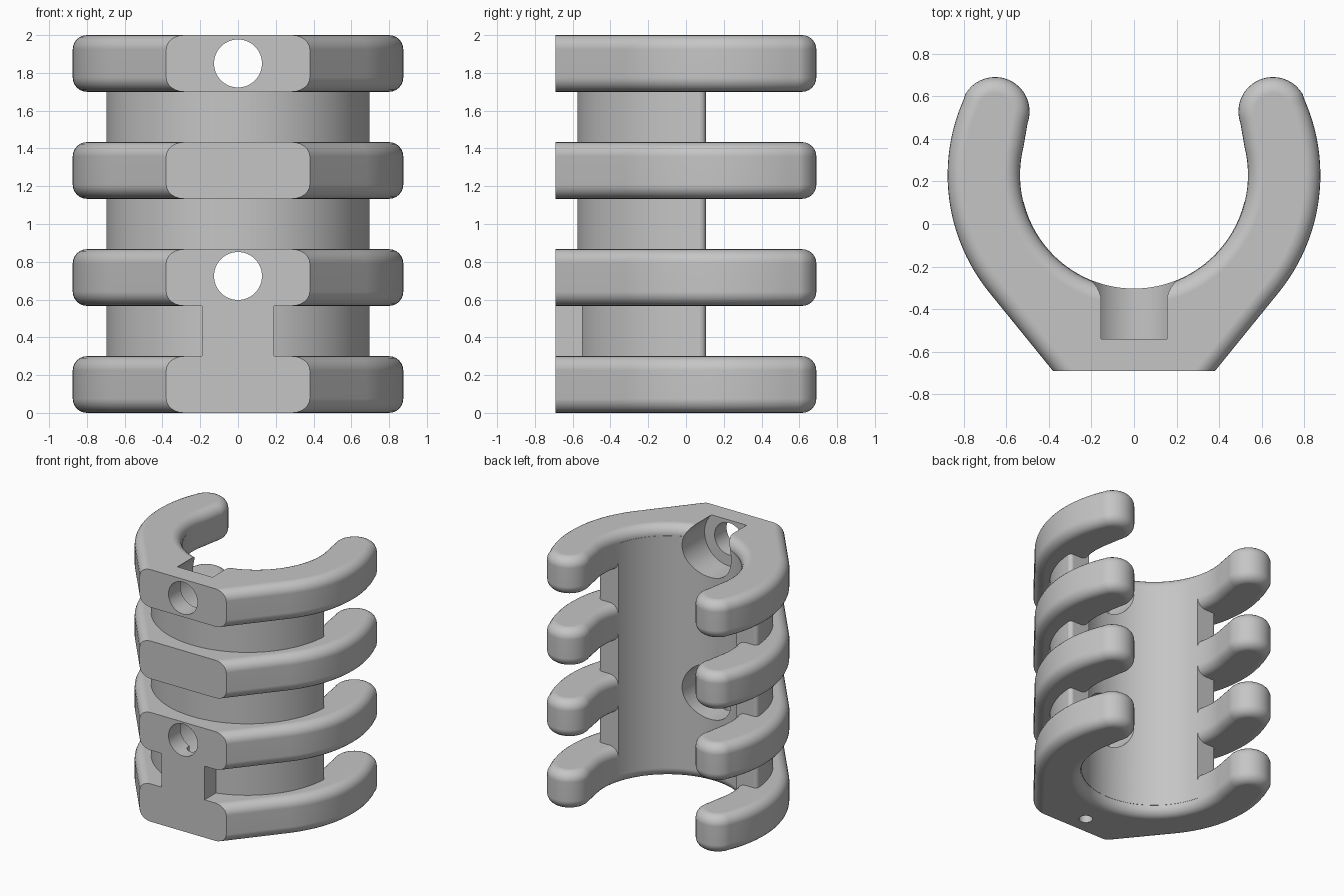
import bpy, bmesh, math
from mathutils import Matrix, Vector

cube = bpy.data.objects.get("Cube")
if cube:
    bpy.data.objects.remove(cube, do_unlink=True)

# Single plain material
GREY = (0.56, 0.56, 0.56, 1.0)
grey = bpy.data.materials.new("plain_grey")
grey.use_nodes = True
grey.diffuse_color = GREY
grey.node_tree.nodes["Principled BSDF"].inputs["Base Color"].default_value = GREY

FRONT = -0.69      # flat mounting face
CENTRE = 0.23      # y of the ring axis
HEIGHT = 0.3       # ring thickness
PITCH = (2 - HEIGHT) / 3


def arc(cx, cy, r, start, end, steps):
    """Points along an arc, angles in degrees."""
    angles = [math.radians(start + (end - start) * i / steps) for i in range(steps + 1)]
    return [(cx + r * math.cos(a), cy + r * math.sin(a)) for a in angles]


def mirrored(half):
    """Close a right-hand half outline whose last point lies on x = 0."""
    return half + [(-x, y) for x, y in reversed(half[:-1])]


def prism(bm, outline, z0, z1):
    face = bm.faces.new([bm.verts.new((x, y, z0)) for x, y in outline])
    ext = bmesh.ops.extrude_face_region(bm, geom=[face])["geom"]
    verts = [v for v in ext if isinstance(v, bmesh.types.BMVert)]
    bmesh.ops.translate(bm, verts=verts, vec=(0, 0, z1 - z0))
    bmesh.ops.recalc_face_normals(bm, faces=bm.faces[:])


def finish(bm, name):
    mesh = bpy.data.meshes.new(name)
    bmesh.ops.recalc_face_normals(bm, faces=bm.faces[:])
    bm.to_mesh(mesh)
    bm.free()
    mesh.materials.append(grey)
    obj = bpy.data.objects.new(name, mesh)
    bpy.context.collection.objects.link(obj)
    return obj


def clip_ring(name, z):
    """Open ring with bulb tips, rounded rims and a flat-cut front."""
    half = [(0.169, -0.95)]
    half += arc(0, CENTRE, 0.875, -39.1, 24, 24)
    half += arc(0.652, 0.528, 0.162, 30, 200, 20)
    half += arc(0, CENTRE, 0.535, 14, -90, 32)
    bm = bmesh.new()
    prism(bm, mirrored(half), z, z + HEIGHT)
    rims = [e for e in bm.edges if abs(e.verts[0].co.z - e.verts[1].co.z) < 1e-5]
    bmesh.ops.bevel(bm, geom=rims, offset=0.075, segments=6, profile=0.5,
                    affect='EDGES', clamp_overlap=False)
    bmesh.ops.bisect_plane(bm, geom=bm.verts[:] + bm.edges[:] + bm.faces[:],
                           plane_co=(0, FRONT, 0), plane_no=(0, -1, 0), clear_outer=True)
    bmesh.ops.holes_fill(bm, edges=[e for e in bm.edges if e.is_boundary], sides=0)
    return finish(bm, name)


def tube():
    """Half-round wall joining the rings."""
    half = arc(0, 0.12, 0.695, -90, -4, 32)[1:]
    half += arc(0.665, 0.075, 0.03, 0, 90, 5)
    half += arc(0, CENTRE, 0.533, -13.6, -90, 32)
    # Start from the outer middle so the outline closes on the axis
    half.insert(0, (0, -0.575))
    outline = half + [(-x, y) for x, y in reversed(half[1:-1])]
    bm = bmesh.new()
    prism(bm, outline, 0.08, 1.92)
    return finish(bm, "tube_wall")


def web():
    """Block between the two lowest rings, flush with the front."""
    bm = bmesh.new()
    prism(bm, [(-0.19, FRONT), (0.19, FRONT), (0.19, -0.48), (-0.19, -0.48)],
          HEIGHT - 0.05, PITCH + 0.05)
    return finish(bm, "front_web")


def cutter(name, r, start, end):
    """Cylinder between two points, used for drilling."""
    a, b = Vector(start), Vector(end)
    turn = (b - a).to_track_quat('Z', 'Y').to_matrix().to_4x4()
    bm = bmesh.new()
    bmesh.ops.create_cone(bm, cap_ends=True, segments=64, radius1=r, radius2=r,
                          depth=(b - a).length,
                          matrix=Matrix.Translation((a + b) / 2) @ turn)
    obj = finish(bm, name)
    obj.hide_render = True
    return obj


# Parts
parts = [clip_ring(f"clip_ring_{i + 1}", i * PITCH) for i in range(4)]
parts += [tube(), web()]

# Screw holes with wide counterbores, plus a small hole in the underside
cutters = [cutter("small_hole", 0.05, (0, -0.55, -0.1), (0, -0.55, 0.65))]
for z in (PITCH + HEIGHT / 2 + 0.008, 1.85):
    cutters.append(cutter("screw_hole", 0.127, (0, -0.9, z), (0, -0.5, z)))
    cutters.append(cutter("counterbore", 0.215, (0, -0.54, z), (0, 0.1, z)))

for obj in parts:
    for c in cutters:
        mod = obj.modifiers.new("drill", 'BOOLEAN')
        mod.operation = 'DIFFERENCE'
        mod.solver = 'EXACT'
        mod.object = c

# Apply the drilling, then shade smoothly with sharp edges kept
deps = bpy.context.evaluated_depsgraph_get()
for obj in parts:
    mesh = bpy.data.meshes.new_from_object(obj.evaluated_get(deps))
    obj.modifiers.clear()
    obj.data = mesh
    mesh.shade_smooth()
    mesh.set_sharp_from_angle(angle=math.radians(30))
    weighted = obj.modifiers.new("even_shading", 'WEIGHTED_NORMAL')
    weighted.keep_sharp = True

for c in cutters:
    bpy.data.objects.remove(c, do_unlink=True)
